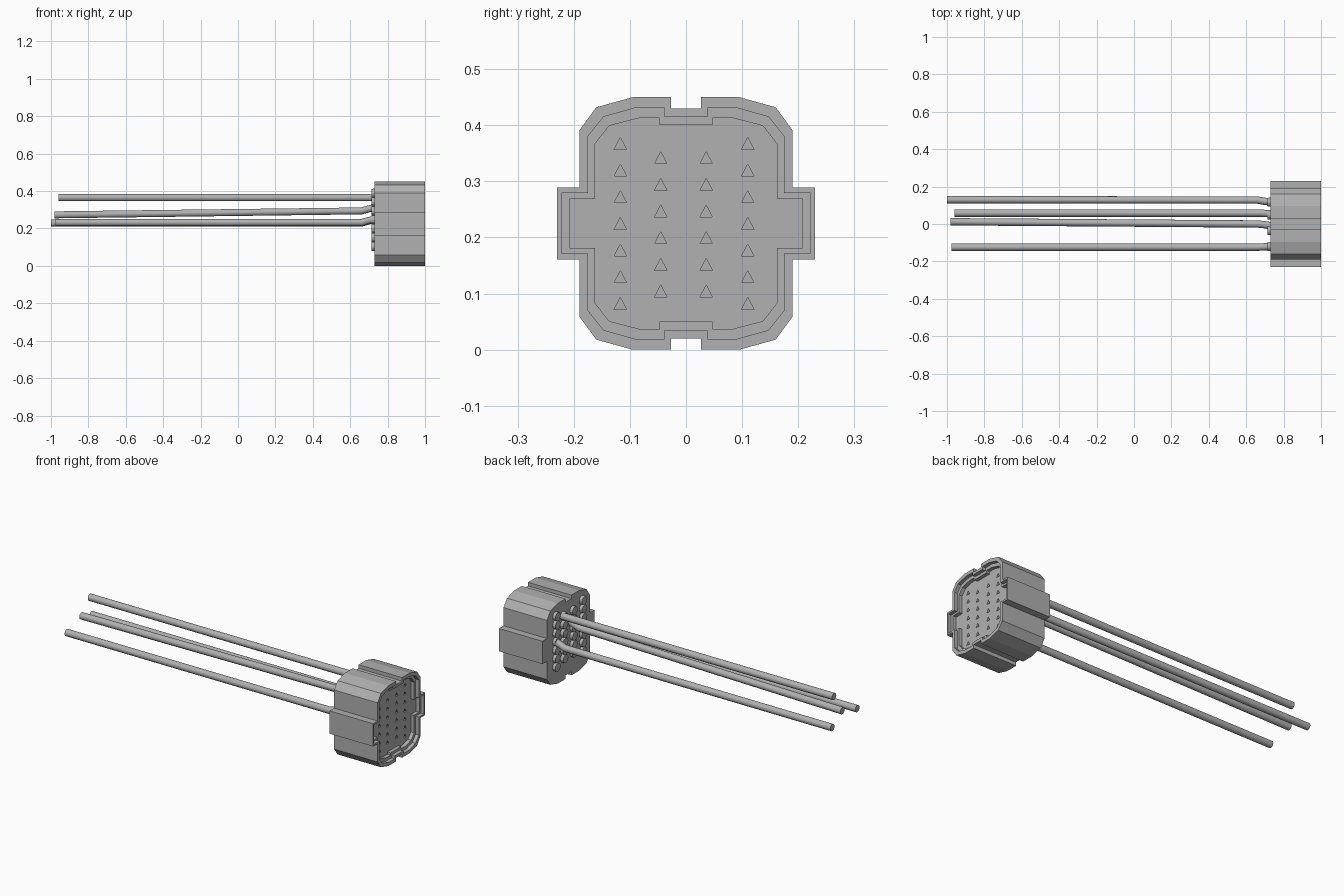
import bpy, bmesh, math
from mathutils import Matrix

if "Cube" in bpy.data.objects:
    bpy.data.objects.remove(bpy.data.objects["Cube"])

CZ = 0.225            # centre height of the housing
BACK, FRONT, SHELF, FLOOR = 0.73, 1.0, 0.98, 0.96

dark_grey = bpy.data.materials.new("dark_grey")
dark_grey.diffuse_color = (0.44, 0.44, 0.44, 1)
dark_grey.use_nodes = True
dark_grey.node_tree.nodes["Principled BSDF"].inputs["Base Color"].default_value = dark_grey.diffuse_color


def make_object(name, bm):
    bmesh.ops.recalc_face_normals(bm, faces=bm.faces)
    mesh = bpy.data.meshes.new(name)
    bm.to_mesh(mesh)
    bm.free()
    mesh.materials.append(dark_grey)
    obj = bpy.data.objects.new(name, mesh)
    bpy.context.collection.objects.link(obj)
    return obj


def full_outline(quarter):
    """Mirror one quarter of the outline (y, height) into a closed loop."""
    right = quarter + [(y, -z) for y, z in reversed(quarter)]
    left = [(-y, z) for y, z in reversed(right)]
    return [(y, z + CZ) for y, z in right + left]


def grid(columns, shift=0):
    """Four staggered columns: 7, 6, 6 and 7 positions."""
    return [(y, low + shift + i * 0.0475)
            for y, count, low in zip(columns, (7, 6, 6, 7), (.081, .103, .103, .081))
            for i in range(count)]


# Housing: outer shell, rim and stepped recess
outer = full_outline([(.027, .205), (.027, .225), (.095, .225), (.16, .207),
                      (.19, .166), (.19, .064), (.23, .064)])
rim = full_outline([(.038, .19), (.038, .206), (.09, .206), (.147, .19),
                    (.175, .155), (.175, .054), (.222, .054)])
recess = full_outline([(.047, .175), (.047, .188), (.083, .188), (.137, .174),
                       (.162, .142), (.162, .044), (.208, .044)])
bm = bmesh.new()
rings = [[bm.verts.new((x, y, z)) for y, z in pts]
         for x, pts in ((BACK, outer), (FRONT, outer), (FRONT, rim),
                        (SHELF, rim), (SHELF, recess), (FLOOR, recess))]
for a, b in zip(rings, rings[1:]):
    n = len(a)
    for i in range(n):
        j = (i + 1) % n
        bm.faces.new((a[i], a[j], b[j], b[i]))
bm.faces.new(rings[0])
bm.faces.new(rings[-1])
housing = make_object("connector_housing", bm)

# Triangular contact holes in the recess floor
bm = bmesh.new()
for y, z in grid((-.117, -.045, .036, .11)):
    tri = [(y - .011, z - .009), (y + .011, z - .009), (y, z + .012)]
    lo = [bm.verts.new((FLOOR - .02, *p)) for p in tri]
    hi = [bm.verts.new((FLOOR + .01, *p)) for p in tri]
    bm.faces.new(lo)
    bm.faces.new(hi)
    for i in range(3):
        j = (i + 1) % 3
        bm.faces.new((lo[i], lo[j], hi[j], hi[i]))
cutter = make_object("contact_hole_cutter", bm)
cutter.hide_render = True
mod = housing.modifiers.new("contact_holes", 'BOOLEAN')
mod.operation = 'DIFFERENCE'
mod.solver = 'EXACT'
mod.object = cutter
bpy.context.view_layer.objects.active = housing
bpy.ops.object.modifier_apply(modifier=mod.name)
bpy.data.objects.remove(cutter)

# Round wire seals on the back face
bm = bmesh.new()
for y, z in grid((-.12, -.035, .048, .117), 0.023):
    place = Matrix.Translation((0.723, y, z)) @ Matrix.Rotation(-math.pi / 2, 4, 'Y')
    bmesh.ops.create_cone(bm, cap_ends=True, segments=12, radius1=0.024,
                          radius2=0.023, depth=0.020, matrix=place)
make_object("wire_seals", bm)

# Wires: straight runs with a small bend where they enter the seals
wires = {
    "wire_outer_left": [(-1.0, .130, .229), (.66, .128, .229), (.70, .121, .24), (.735, .117, .246)],
    "wire_upper": [(-.96, .058, .365), (.68, .058, .365), (.735, .054, .364)],
    "wire_middle": [(-.98, .012, .273), (.66, .0, .294), (.70, -.004, .305), (.735, -.01, .313)],
    "wire_outer_right": [(-.977, -.124, .232), (.66, -.124, .232), (.70, -.122, .244), (.735, -.12, .247)],
}
for name, path in wires.items():
    curve = bpy.data.curves.new(name, 'CURVE')
    curve.dimensions = '3D'
    curve.bevel_depth = 0.0195
    curve.bevel_resolution = 3
    curve.use_fill_caps = True
    curve.materials.append(dark_grey)
    spline = curve.splines.new('POLY')
    spline.points.add(len(path) - 1)
    for point, co in zip(spline.points, path):
        point.co = (*co, 1)
    spline.use_smooth = True
    bpy.context.collection.objects.link(bpy.data.objects.new(name, curve))
